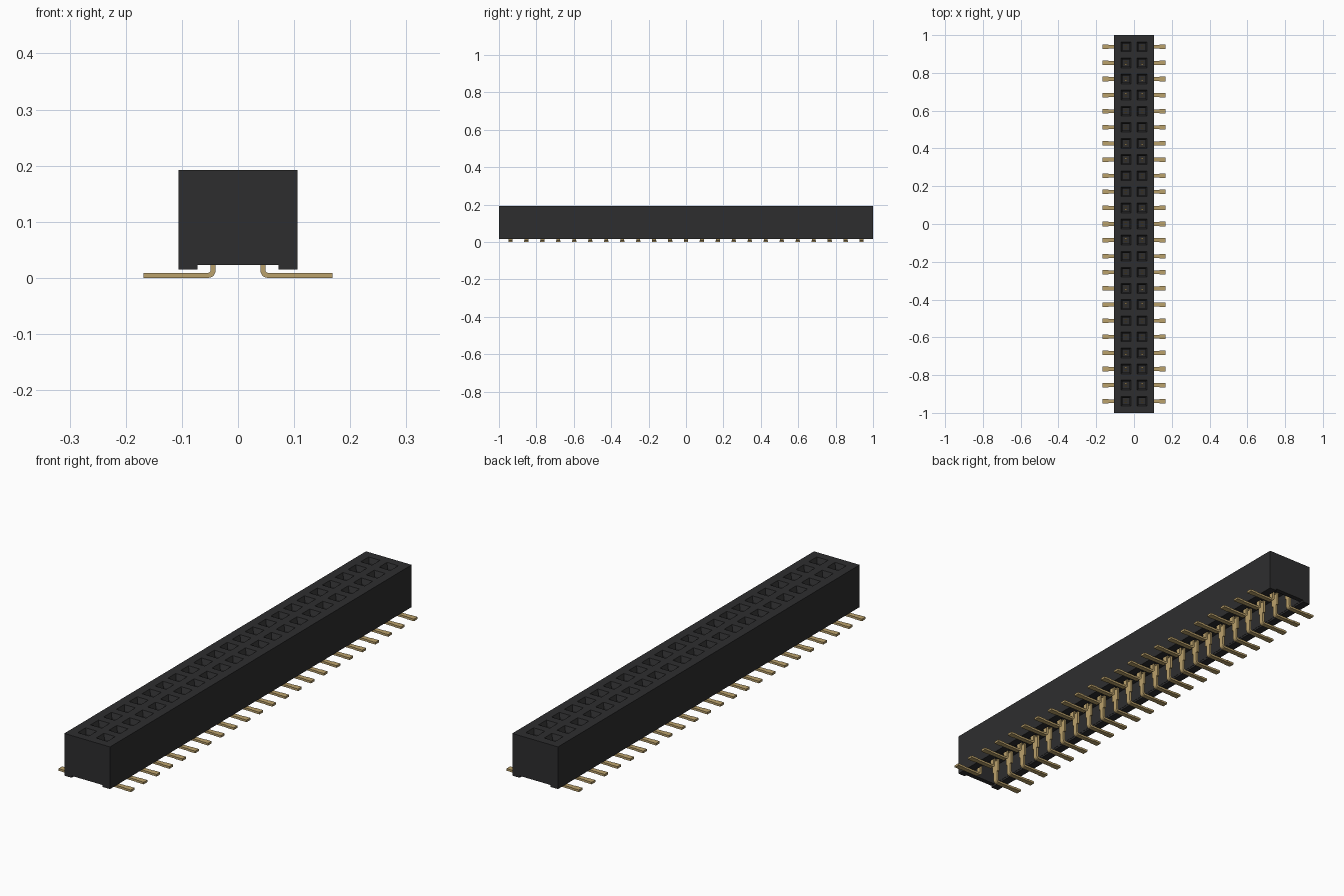
import bpy, bmesh, math
from mathutils import Matrix

if "Cube" in bpy.data.objects:
    bpy.data.objects.remove(bpy.data.objects["Cube"], do_unlink=True)

PINS, PITCH = 23, 0.0853
ROW_X = 0.0425
HALF_W, HALF_L = 0.106, 1.0
BOTTOM, RECESS, TOP = 0.015, 0.023, 0.192
ys = [(i - (PINS - 1) / 2) * PITCH for i in range(PINS)]


def material(name, rgb, rough, metal=0.0):
    m = bpy.data.materials.new(name)
    m.use_nodes = True
    m.diffuse_color = (*rgb, 1)
    b = m.node_tree.nodes["Principled BSDF"]
    b.inputs["Base Color"].default_value = (*rgb, 1)
    b.inputs["Roughness"].default_value = rough
    b.inputs["Metallic"].default_value = metal
    return m


black = material("black plastic", (0.027, 0.027, 0.028), 0.6)
gold = material("dull gold", (0.50, 0.36, 0.15), 0.5)


def finish(name, bm, mat):
    bmesh.ops.recalc_face_normals(bm, faces=bm.faces)
    me = bpy.data.meshes.new(name)
    bm.to_mesh(me)
    bm.free()
    ob = bpy.data.objects.new(name, me)
    bpy.context.collection.objects.link(ob)
    if mat:
        me.materials.append(mat)
    return ob


def box(bm, x0, x1, y0, y1, z0, z1):
    mat = Matrix.Translation(((x0 + x1) / 2, (y0 + y1) / 2, (z0 + z1) / 2))
    mat = mat @ Matrix.Diagonal((x1 - x0, y1 - y0, z1 - z0, 1))
    bmesh.ops.create_cube(bm, size=1, matrix=mat)


def prism(bm, profile, y0, y1):
    """Closed x-z profile extruded along y."""
    a = [bm.verts.new((x, y0, z)) for x, z in profile]
    b = [bm.verts.new((x, y1, z)) for x, z in profile]
    bm.faces.new(a)
    bm.faces.new(b[::-1])
    for i in range(len(a)):
        j = (i + 1) % len(a)
        bm.faces.new((a[i], b[i], b[j], a[j]))


def funnel(bm, x, y, sections):
    """Square socket built from stacked (height, half size) sections."""
    loops = [[bm.verts.new((x + sx * h, y + sy * h, z))
              for sx, sy in ((-1, -1), (1, -1), (1, 1), (-1, 1))] for z, h in sections]
    bm.faces.new(loops[0])
    bm.faces.new(loops[-1][::-1])
    for lo, hi in zip(loops, loops[1:]):
        for i in range(4):
            j = (i + 1) % 4
            bm.faces.new((lo[i], lo[j], hi[j], hi[i]))


# Housing: long block with a lip along each lower side
bm = bmesh.new()
prism(bm, [(-HALF_W, BOTTOM), (-0.072, BOTTOM), (-0.072, RECESS), (0.072, RECESS),
           (0.072, BOTTOM), (HALF_W, BOTTOM), (HALF_W, TOP), (-HALF_W, TOP)],
      -HALF_L, HALF_L)
housing = finish("housing", bm, black)

# Cutter: tapered sockets above, open contact channel below
bm = bmesh.new()
for y in ys:
    for side in (-1, 1):
        funnel(bm, side * ROW_X, y,
               [(0.115, 0.018), (0.172, 0.018), (TOP, 0.026), (TOP + 0.01, 0.026)])
box(bm, -0.071, 0.071, -0.98, 0.98, 0.0, 0.105)
cutter = finish("socket_cutter", bm, None)
cutter.hide_render = True

mod = housing.modifiers.new("sockets", "BOOLEAN")
mod.operation = "DIFFERENCE"
mod.solver = "EXACT"
mod.object = cutter
bpy.context.view_layer.objects.active = housing
housing.select_set(True)
bpy.ops.object.modifier_apply(modifier=mod.name)
bpy.data.objects.remove(cutter, do_unlink=True)


# Bent terminal profile: flat foot, rounded bend, upright strip
def bend(radius, steps=5):
    cx, cz = 0.053, 0.013
    return [(cx - radius * math.sin(a), cz - radius * math.cos(a))
            for a in (math.pi / 2 * k / steps for k in range(steps + 1))]


outer, inner = bend(0.013), bend(0.004)
leg = ([(0.135, 0.0)] + outer + [(0.040, 0.108), (0.049, 0.108)]
       + inner[::-1] + [(0.135, 0.009)])

# Terminals: one mesh per row, the second row mirrored
for side, name in ((1, "left_terminals"), (-1, "right_terminals")):
    bm = bmesh.new()
    for y in ys:
        prism(bm, leg, y - 0.010, y + 0.010)
        box(bm, 0.135, 0.168, y - 0.012, y + 0.012, 0.0, 0.009)   # solder tip
        box(bm, 0.040, 0.049, y - 0.017, y + 0.017, 0.05, 0.106)  # shoulder
        for s in (-1, 1):                                         # spring prongs
            yc = y + s * 0.007
            box(bm, 0.036, 0.049, yc - 0.003, yc + 0.003, 0.10, 0.165)
    for v in bm.verts:
        v.co.x *= side
    finish(name, bm, gold)
